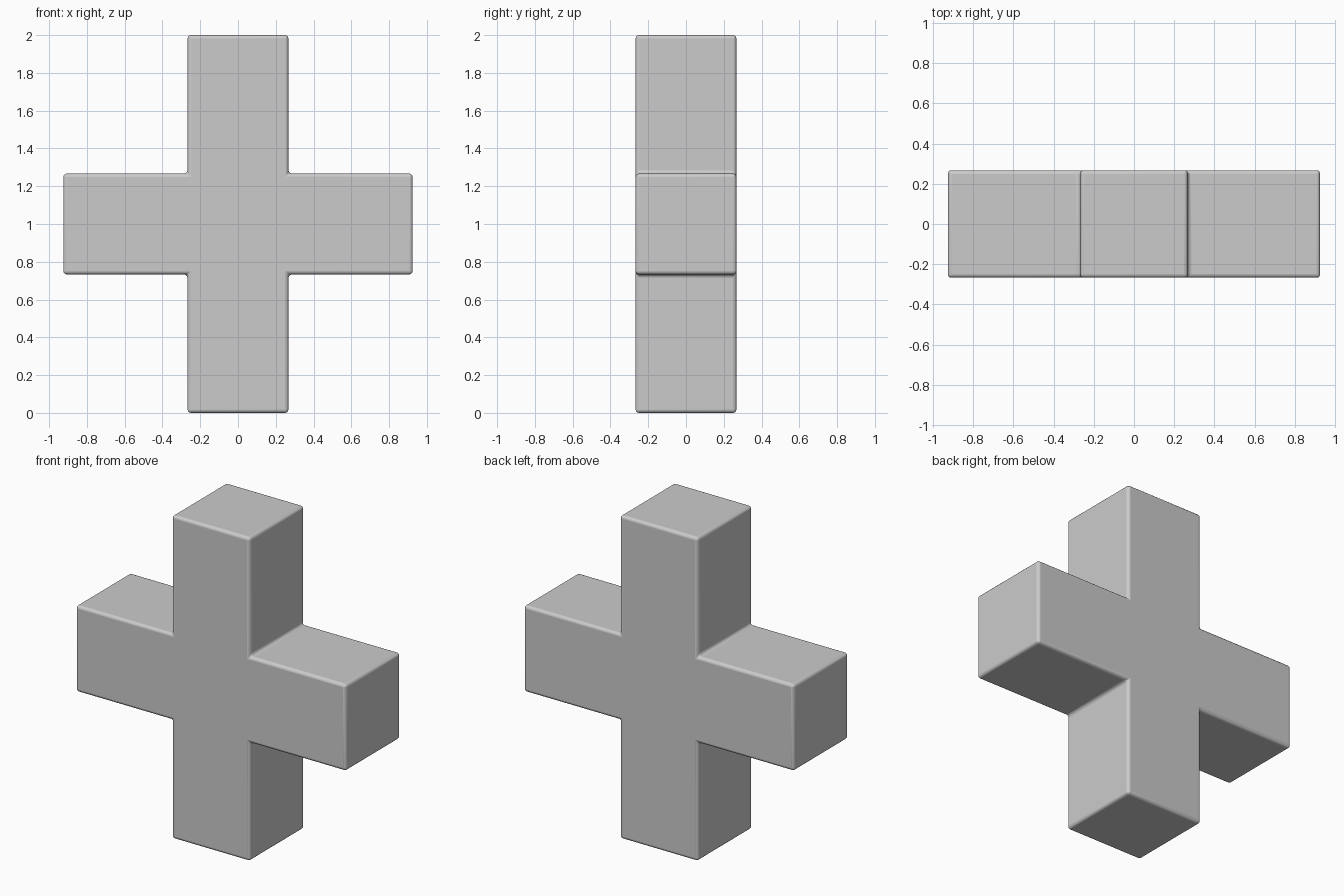
import bpy, bmesh

if "Cube" in bpy.data.objects:
    bpy.data.objects.remove(bpy.data.objects["Cube"])

HALF = 0.267   # half thickness of every bar
ARM = 0.925    # reach of the side arms
MID = 1.0      # height of the centre, also the reach up and down

# plus-shaped outline: one quarter's three corners, mirrored around the centre
quarter = [(ARM, HALF), (HALF, HALF), (HALF, MID)]
outline = []
for sx, sz, flip in ((1, 1, 1), (-1, 1, -1), (-1, -1, 1), (1, -1, -1)):
    outline += [(sx * x, sz * z + MID) for x, z in quarter[::flip]]

# extrude the outline from front to back
bm = bmesh.new()
face = bm.faces.new([bm.verts.new((x, -HALF, z)) for x, z in outline])
out = bmesh.ops.extrude_face_region(bm, geom=[face])
moved = [v for v in out["geom"] if isinstance(v, bmesh.types.BMVert)]
bmesh.ops.translate(bm, verts=moved, vec=(0, 2 * HALF, 0))
bmesh.ops.recalc_face_normals(bm, faces=bm.faces)
mesh = bpy.data.meshes.new("cross_block")
bm.to_mesh(mesh)
bm.free()
cross = bpy.data.objects.new("cross_block", mesh)
bpy.context.collection.objects.link(cross)

# small rounding on all outer edges and inner corners
bevel = cross.modifiers.new("rounded_edges", "BEVEL")
bevel.width = 0.018
bevel.segments = 3
bevel.limit_method = "ANGLE"

bpy.context.view_layer.objects.active = cross
cross.select_set(True)
bpy.ops.object.shade_smooth_by_angle(angle=0.7)
weighted = cross.modifiers.new("flat_shading_fix", "WEIGHTED_NORMAL")
weighted.keep_sharp = True
